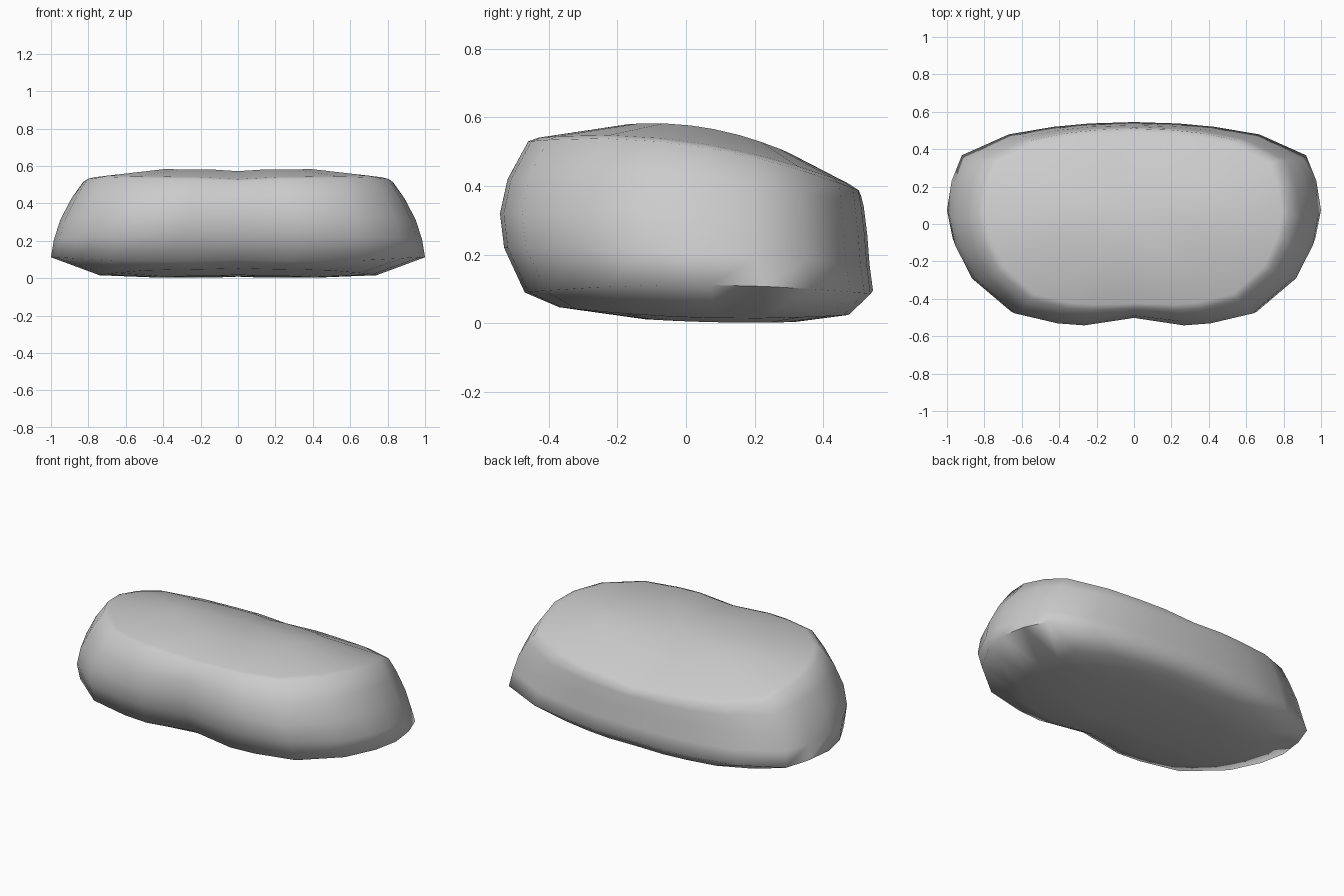
import bpy, bmesh

if "Cube" in bpy.data.objects:
    bpy.data.objects.remove(bpy.data.objects["Cube"])

# Plan outline of one half (u across, v front to back), front centre has a notch
HALF = [(0, -1), (.28, -1), (.43, -.98), (.67, -.88), (.88, -.55), (.97, -.22),
        (1, .07), (.975, .38), (.92, .65), (.67, .87), (.43, .95), (.24, .985), (0, 1)]
OUTLINE = HALF + [(-u, v) for u, v in HALF[-2:0:-1]]

# Stacked rings: half width, front y, back y, z at front / middle / back, notch depth, centre z shift
RINGS = [
    (.42, -.12, .32, .012, .003, .004, .00, .006),
    (.74, -.37, .48, .047, .016, .025, .02, .005),
    (1.00, -.47, .545, .09, .112, .085, .04, .01),
    (.985, -.53, .535, .22, .205, .17, .04, 0),
    (.95, -.542, .528, .32, .315, .26, .04, 0),
    (.89, -.52, .518, .42, .43, .34, .03, 0),
    (.83, -.46, .51, .53, .517, .385, .01, -.012),
    (.79, -.43, .485, .541, .527, .402, .005, -.012),
    (.45, -.17, .30, .58, .569, .497, 0, -.008),
]


def ring(bm, w, yf, yb, zf, zm, zb, notch, dip):
    verts = []
    for u, v in OUTLINE:
        y = (yf + yb) / 2 + v * (yb - yf) / 2
        z = zm + v * (zb - zf) / 2 + v * v * ((zf + zb) / 2 - zm)
        if u == 0:
            z += dip
            y += notch if v < 0 else 0
        verts.append(bm.verts.new((u * w, y, z)))
    return verts


# Cushion-like padded body
bm = bmesh.new()
rings = [ring(bm, *r) for r in RINGS]
n = len(OUTLINE)
for a, b in zip(rings, rings[1:]):
    for i in range(n):
        j = (i + 1) % n
        bm.faces.new((a[i], a[j], b[j], b[i]))

# Close the underside and crown with fans
for loop, z in ((rings[0], .008), (rings[-1], .563)):
    y = sum(v.co.y for v in loop) / n
    c = bm.verts.new((0, y, z))
    for i in range(n):
        bm.faces.new((loop[i], loop[(i + 1) % n], c))
bmesh.ops.recalc_face_normals(bm, faces=bm.faces)

mesh = bpy.data.meshes.new("padded_body")
bm.to_mesh(mesh)
bm.free()
body = bpy.data.objects.new("padded_body", mesh)
bpy.context.collection.objects.link(body)
bpy.context.view_layer.objects.active = body
body.select_set(True)
bpy.ops.object.shade_smooth_by_angle(angle=1.4)
